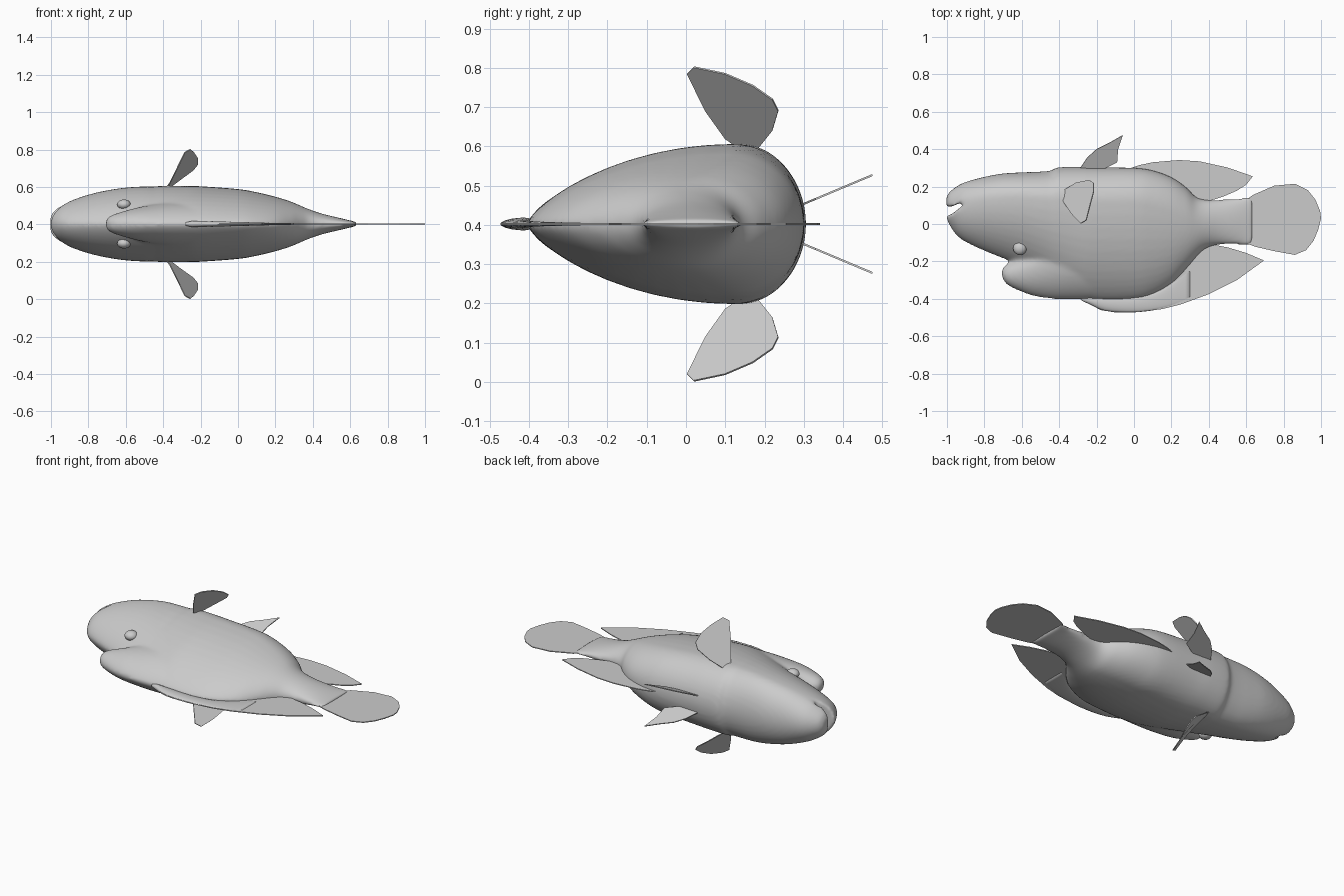
import bpy, math

if "Cube" in bpy.data.objects:
    bpy.data.objects.remove(bpy.data.objects["Cube"])

ZC = 0.402  # mid-plane of the fish, which lies on its side


def add_mesh(name, verts, faces):
    me = bpy.data.meshes.new(name)
    me.from_pydata(verts, [], faces)
    me.update()
    ob = bpy.data.objects.new(name, me)
    bpy.context.collection.objects.link(ob)
    return ob


def smooth_rows(rows, n=4):
    """Catmull-Rom resampling of station rows."""
    out = []
    for i in range(len(rows) - 1):
        a, b = rows[max(i - 1, 0)], rows[i]
        c, d = rows[i + 1], rows[min(i + 2, len(rows) - 1)]
        for k in range(n):
            t = k / n
            out.append([0.5 * (2 * q + (r - p) * t + (2 * p - 5 * q + 4 * r - s) * t * t
                               + (3 * q - p - 3 * r + s) * t ** 3)
                        for p, q, r, s in zip(a, b, c, d)])
    return out + [list(rows[-1])]


def loft(rows, seg=48):
    """Egg sections; row = x, back y, belly y, half thickness, widest fraction."""
    verts, faces = [], []
    rows = smooth_rows(rows)
    for x, yd, yb, w, m in rows:
        for j in range(seg):
            a = 2 * math.pi * j / seg
            c, s = math.cos(a), math.sin(a)
            u = m + (1 - m) * c if c > 0 else m + m * c
            power = 1.0 if c > 0 else 1.0 + 0.5 * (m - 0.5) / 0.24
            z = w * abs(s) ** power * (1 if s >= 0 else -1)
            verts.append((x, yd + u * (yb - yd), ZC + z))
    for i in range(len(rows) - 1):
        for j in range(seg):
            k = (j + 1) % seg
            faces.append((i * seg + j, i * seg + k, (i + 1) * seg + k, (i + 1) * seg + j))
    last = (len(rows) - 1) * seg
    faces.append(tuple(reversed(range(seg))))
    faces.append(tuple(range(last, last + seg)))
    return verts, faces


def fin(name, pts, thick=0.005):
    ob = add_mesh(name, pts, [tuple(range(len(pts)))])
    mod = ob.modifiers.new("thickness", 'SOLIDIFY')
    mod.thickness, mod.offset = thick, 0
    return ob


# Head, trunk and tail stalk
trunk = [
    (-1.004, .04, .14, .03, .6), (-.99, .0, .168, .062, .6), (-.95, -.06, .2, .095, .62),
    (-.9, -.097, .225, .122, .65), (-.8, -.145, .252, .157, .7), (-.7, -.185, .27, .18, .72),
    (-.6, -.225, .276, .195, .74), (-.5, -.275, .28, .201, .74), (-.44, -.31, .286, .201, .74),
    (-.41, -.33, .302, .204, .74), (-.3, -.385, .306, .204, .74), (-.2, -.406, .303, .202, .74),
    (0, -.401, .3, .187, .74), (.1, -.376, .286, .17, .72), (.2, -.32, .25, .146, .68),
    (.28, -.24, .195, .121, .62), (.33, -.18, .145, .1, .56), (.38, -.133, .13, .079, .5),
    (.45, -.112, .13, .055, .5), (.55, -.111, .137, .031, .5), (.62, -.116, .15, .014, .5),
    (.637, -.1, .14, .01, .5)]
# Overhanging forehead hump
hump = [
    (-.708, -.275, -.25, .012, .5), (-.695, -.305, -.226, .034, .5), (-.66, -.336, -.205, .053, .55),
    (-.55, -.382, -.15, .085, .65), (-.45, -.4, -.1, .105, .7), (-.35, -.404, -.05, .12, .7),
    (-.2, -.402, .0, .13, .7)]
v1, f1 = loft(trunk)
v2, f2 = loft(hump)
body = add_mesh("body", v1 + v2, f1 + [tuple(i + len(v1) for i in f) for f in f2])

# Mouth slit cutter
slit = [(-1.05, .1), (-.985, .09), (-.93, .112), (-.875, .127), (-.93, .087), (-.975, .052), (-1.05, .03)]
n = len(slit)
cutter = add_mesh("mouth_cutter", [(x, y, z) for z in (0, 0.8) for x, y in slit],
                  [tuple(range(n)), tuple(reversed(range(n, 2 * n)))]
                  + [(i, i + n, (i + 1) % n + n, (i + 1) % n) for i in range(n)])
cutter.hide_render = True
cutter.hide_viewport = True


def remesh(ob):
    mod = ob.modifiers.new("fuse", 'REMESH')
    mod.mode, mod.voxel_size, mod.use_smooth_shade = 'VOXEL', 0.01, True


remesh(body)
cut = body.modifiers.new("mouth", 'BOOLEAN')
cut.operation, cut.object = 'DIFFERENCE', cutter
remesh(body)
sm = body.modifiers.new("soften", 'SMOOTH')
sm.factor, sm.iterations = 0.5, 7

# Flat fins in the mid-plane
flat_fins = {
    "tail_fin": [(.59, .12), (.635, .155), (.75, .205), (.86, .215), (.93, .18), (.97, .13),
                 (.995, .07), (1.0, .03), (.985, -.03), (.96, -.09), (.92, -.14), (.86, -.165),
                 (.75, -.145), (.65, -.122), (.59, -.1)],
    "anal_fin": [(-.03, .295), (.03, .315), (.1, .33), (.24, .342), (.35, .335), (.5, .302),
                 (.635, .255), (.6, .21), (.55, .178), (.48, .148), (.4, .122), (.33, .12),
                 (.26, .19), (.18, .245), (.08, .275)],
    "dorsal_fin": [(-.3, -.395), (-.25, -.42), (-.18, -.46), (-.1, -.473), (0, -.473), (.15, -.455),
                   (.25, -.43), (.4, -.375), (.55, -.3), (.695, -.195), (.6, -.155), (.5, -.125),
                   (.42, -.11), (.36, -.13), (.27, -.235), (.19, -.31), (.1, -.36), (0, -.385), (-.2, -.39)]}
for name, pts in flat_fins.items():
    fin(name, [(x, y, ZC) for x, y in pts])

# Thick leading ridge of the dorsal fin
v, f = loft([(-.28, -.41, -.39, .008, .5), (-.24, -.428, -.39, .016, .5), (-.15, -.465, -.39, .015, .5),
             (0, -.472, -.39, .011, .5), (.15, -.453, -.35, .007, .5), (.3, -.41, -.23, .004, .5)], 16)
add_mesh("dorsal_ridge", v, f).data.shade_smooth()

# Paired fins and eyes
pectoral = [(-.39, .14, .19), (-.365, .1, .218), (-.33, .05, .288), (-.285, .003, .383), (-.255, .02, .4),
            (-.235, .1, .383), (-.216, .17, .353), (-.216, .22, .318), (-.24, .235, .288),
            (-.31, .22, .238), (-.375, .18, .188)]
pelvic = [(-.3, .28), (-.25, .355), (-.2, .4), (-.13, .435), (-.06, .475), (-.085, .4),
          (-.09, .33), (-.15, .3), (-.22, .28)]
for side, s in (("upper", 1), ("lower", -1)):
    fin("pectoral_fin_" + side, [(x, y, ZC + s * z) for x, y, z in pectoral])
    fin("pelvic_fin_" + side, [(x, y, ZC + s * (.047 + (y - .29) * .42)) for x, y in pelvic])
    bpy.ops.mesh.primitive_uv_sphere_add(segments=24, ring_count=16, radius=.036,
                                         location=(-.61, -.13, ZC + s * .104))
    eye = bpy.context.object
    eye.name = "eye_" + side
    eye.scale.z = 0.75
    bpy.ops.object.shade_smooth()
